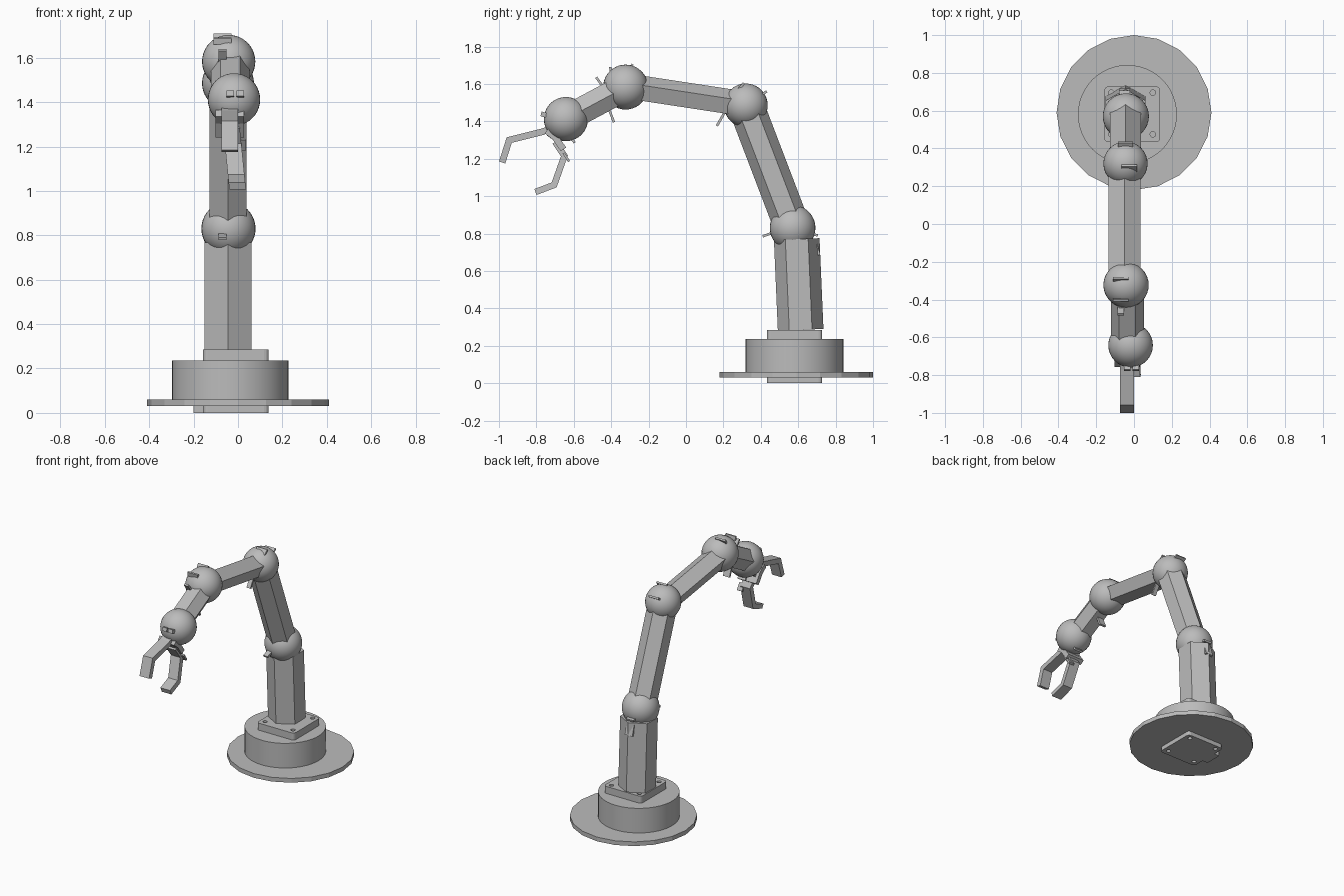
import bpy, bmesh, math
from mathutils import Vector, Matrix

old = bpy.data.objects.get("Cube")
if old:
    bpy.data.objects.remove(old, do_unlink=True)

grey = bpy.data.materials.new("machine grey")
grey.use_nodes = True
grey.diffuse_color = (0.5, 0.5, 0.5, 1)
grey.node_tree.nodes["Principled BSDF"].inputs["Base Color"].default_value = (0.5, 0.5, 0.5, 1)

ARM_X = -0.045


def finish(name, bm, smooth=None):
    bmesh.ops.recalc_face_normals(bm, faces=bm.faces[:])
    mesh = bpy.data.meshes.new(name)
    bm.to_mesh(mesh)
    bm.free()
    obj = bpy.data.objects.new(name, mesh)
    bpy.context.collection.objects.link(obj)
    mesh.materials.append(grey)
    if smooth:
        bpy.ops.object.select_all(action='DESELECT')
        obj.select_set(True)
        bpy.context.view_layer.objects.active = obj
        bpy.ops.object.shade_smooth_by_angle(angle=math.radians(smooth))
    return obj


def add_cylinder(bm, radius, z0, z1, x, y, sides):
    bmesh.ops.create_cone(bm, cap_ends=True, segments=sides, radius1=radius, radius2=radius,
                          depth=z1 - z0, matrix=Matrix.Translation((x, y, (z0 + z1) / 2)))


def cylinder(name, radius, z0, z1, x, y, sides, smooth=None):
    bm = bmesh.new()
    add_cylinder(bm, radius, z0, z1, x, y, sides)
    return finish(name, bm, smooth)


def add_box(bm, x0, x1, y0, y1, z0, z1, corner=0):
    part = bmesh.new()
    bmesh.ops.create_cube(part, size=1)
    bmesh.ops.scale(part, vec=(x1 - x0, y1 - y0, z1 - z0), verts=part.verts)
    bmesh.ops.translate(part, vec=((x0 + x1) / 2, (y0 + y1) / 2, (z0 + z1) / 2), verts=part.verts)
    if corner:
        upright = [e for e in part.edges if abs(e.verts[0].co.z - e.verts[1].co.z) > 0.001]
        bmesh.ops.bevel(part, geom=upright, offset=corner, segments=3, profile=0.5, affect='EDGES')
    temp = bpy.data.meshes.new("temp")
    part.to_mesh(temp)
    part.free()
    bm.from_mesh(temp)
    bpy.data.meshes.remove(temp)


def sphere(name, x, y, z, radius):
    bm = bmesh.new()
    bmesh.ops.create_uvsphere(bm, u_segments=32, v_segments=20, radius=radius,
                              matrix=Matrix.Translation((x, y, z)))
    return finish(name, bm, 60)


def link(name, a, b, radius, sides, x=ARM_X, height=1.0):
    """Prism between two (y, z) points, with a corner pointing upward in the arm plane."""
    start, end = Vector((x, *a)), Vector((x, *b))
    axis = (end - start).normalized()
    side = Vector((1, 0, 0))
    up = axis.cross(side)
    if up.z < 0:
        up = -up
    turn = math.pi / 6 if height < 0 else 0
    bm = bmesh.new()
    rings = []
    for centre in (start, end):
        ring = []
        for i in range(sides):
            t = 2 * math.pi * i / sides + turn
            ring.append(bm.verts.new(centre + side * radius * math.sin(t)
                                     + up * radius * abs(height) * math.cos(t)))
        rings.append(ring)
        bm.faces.new(ring)
    for i in range(sides):
        j = (i + 1) % sides
        bm.faces.new((rings[0][i], rings[0][j], rings[1][j], rings[1][i]))
    return finish(name, bm)


def bar(name, path, x, width, thick, lean=0.0):
    """Bent flat bar that follows (y, z) points."""
    pts = [Vector(p) for p in path]
    left, right = [], []
    for i, p in enumerate(pts):
        dirs = []
        if i > 0:
            dirs.append((p - pts[i - 1]).normalized())
        if i < len(pts) - 1:
            dirs.append((pts[i + 1] - p).normalized())
        d = sum(dirs, Vector((0, 0))).normalized()
        n = Vector((-d.y, d.x)) * thick / 2 / max(0.5, d.dot(dirs[0]))
        left.append(p + n)
        right.append(p - n)
    outline = left + right[::-1]
    bm = bmesh.new()
    sides = []
    for s in (-0.5, 0.5):
        sides.append([bm.verts.new((x + s * width + lean * (pts[0].y - q.y), q.x, q.y))
                      for q in outline])
    # strips of quads keep the bent side walls clean
    n = len(outline)
    for ring in sides:
        for i in range(len(pts) - 1):
            bm.faces.new((ring[i], ring[i + 1], ring[n - 2 - i], ring[n - 1 - i]))
    for i in range(n):
        j = (i + 1) % n
        bm.faces.new((sides[0][i], sides[0][j], sides[1][j], sides[1][i]))
    return finish(name, bm)


# Base: foot disc, turntable drum and two drilled mounting plates
cylinder("base_disc", 0.41, 0.03, 0.06, 0, 0.59, 20)
cylinder("turntable_drum", 0.262, 0.06, 0.235, -0.035, 0.58, 48, 40)

bm = bmesh.new()
for hx in (-0.12, 0.1):
    for hy in (0.475, 0.695):
        add_cylinder(bm, 0.015, -0.1, 0.4, hx, hy, 12)
drill = finish("hole_cutter", bm)
drill.hide_render = True
drill.hide_viewport = True

for name, z0, z1 in (("lower_plate", 0, 0.03), ("upper_plate", 0.235, 0.285)):
    bm = bmesh.new()
    add_box(bm, -0.157, 0.138, 0.433, 0.728, z0, z1, 0.02)
    plate = finish(name, bm)
    cut = plate.modifiers.new("holes", 'BOOLEAN')
    cut.operation = 'DIFFERENCE'
    cut.object = drill
bm = bmesh.new()
add_box(bm, -0.2, -0.15, 0.52, 0.64, 0, 0.03)
finish("lower_plate_tab", bm)

# Ball joints
J1, J2, J3, J4 = (0.57, 0.83), (0.32, 1.485), (-0.323, 1.583), (-0.642, 1.412)
for name, pos, x, r in (("base_joint", J1, -0.043, 0.122), ("elbow_joint", J2, -0.045, 0.117),
                        ("forearm_joint", J3, -0.042, 0.12), ("wrist_joint", J4, -0.018, 0.118)):
    sphere(name, x, *pos, r)


# Arm links, stopping short of the joint centres
def between(a, b, gap=0.06):
    a, b = Vector(a), Vector(b)
    d = (b - a).normalized() * gap
    return tuple(a + d), tuple(b - d)


link("post_link", (0.613, 0.285), (0.592, 0.77), 0.122, 6)
link("upper_arm_link", *between(J1, J2), 0.096, 6)
link("forearm_link", *between(J2, J3), 0.09, 5, x=-0.05, height=0.82)
link("wrist_link", *between(J3, J4), 0.087, 6, x=-0.035, height=-0.95)

# Gripper: palm and two bent fingers
bar("palm", [(-0.745, 1.35), (-0.70, 1.315), (-0.655, 1.25)], -0.037, 0.13, 0.035)
bar("palm_mount", [(-0.66, 1.37), (-0.71, 1.30)], -0.035, 0.09, 0.08)
bar("upper_finger", [(-0.70, 1.37), (-0.765, 1.345), (-0.945, 1.30), (-0.983, 1.18)],
    -0.037, 0.075, 0.035)
bar("lower_finger", [(-0.70, 1.29), (-0.65, 1.215), (-0.705, 1.06), (-0.805, 1.022)],
    -0.03, 0.075, 0.034, lean=0.1)

# Small clips and tabs around the joints
clips = [
    ("base_front_clip", (0.41, 0.785), (0.48, 0.81), -0.07, 0.035),
    ("base_back_clip", (0.66, 0.80), (0.705, 0.79), -0.05, 0.06),
    ("base_back_tab", (0.69, 0.76), (0.712, 0.685), -0.05, 0.06),
    ("elbow_front_tab", (0.165, 1.375), (0.225, 1.48), -0.03, 0.03),
    ("elbow_top_clip", (0.28, 1.57), (0.31, 1.605), -0.025, 0.08),
    ("elbow_back_clip", (0.40, 1.54), (0.432, 1.56), -0.045, 0.08),
    ("forearm_top_clip", (-0.40, 1.66), (-0.405, 1.69), -0.07, 0.08),
    ("forearm_crown_clip", (-0.30, 1.68), (-0.285, 1.705), -0.07, 0.08),
    ("forearm_front_tab", (-0.44, 1.58), (-0.48, 1.635), -0.07, 0.035),
    ("forearm_under_tab", (-0.41, 1.46), (-0.385, 1.395), -0.05, 0.05),
    ("wrist_under_clip", (-0.62, 1.32), (-0.595, 1.285), -0.02, 0.06),
    ("palm_tab", (-0.655, 1.23), (-0.625, 1.185), 0.015, 0.04),
]
for name, a, b, x, w in clips:
    bar(name, [a, b], x, w, 0.013)
for label, x in (("right", -0.035), ("left", 0.01)):
    bar("wrist_stud_" + label, [(-0.74, 1.43), (-0.775, 1.44)], x, 0.035, 0.025)
